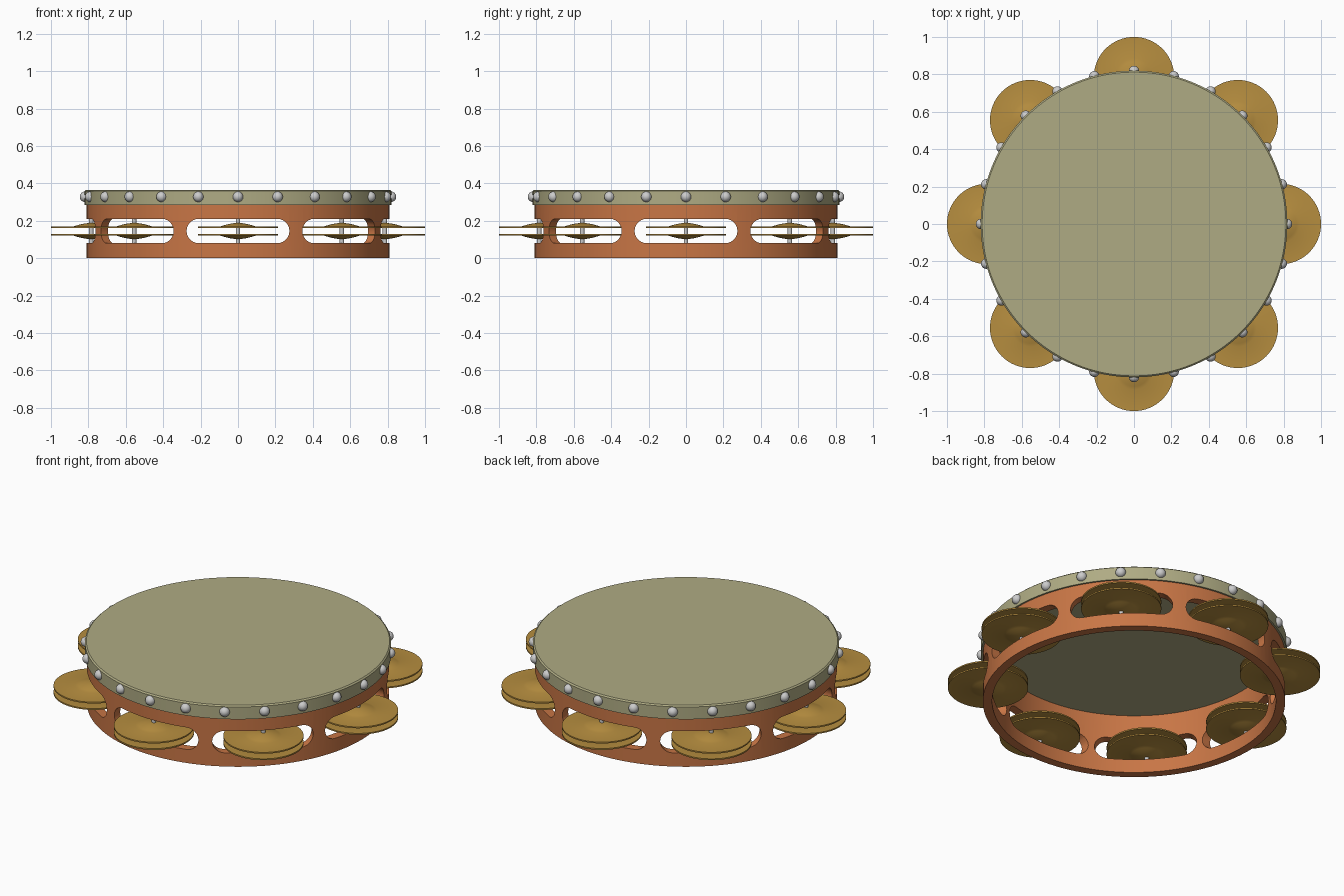
import bpy, bmesh, math
from mathutils import Matrix, Vector

if "Cube" in bpy.data.objects:
    bpy.data.objects.remove(bpy.data.objects["Cube"])


def material(name, rgb):
    m = bpy.data.materials.new(name)
    m.diffuse_color = (*rgb, 1)
    m.use_nodes = True
    m.node_tree.nodes["Principled BSDF"].inputs["Base Color"].default_value = m.diffuse_color
    return m


WOOD = material("wood", (0.58, 0.18, 0.06))
HIDE = material("hide", (0.43, 0.41, 0.23))
BRASS = material("brass", (0.47, 0.27, 0.05))


def make_object(name, bm, mat=None, smooth=True):
    bmesh.ops.recalc_face_normals(bm, faces=bm.faces[:])
    me = bpy.data.meshes.new(name)
    bm.to_mesh(me)
    bm.free()
    ob = bpy.data.objects.new(name, me)
    bpy.context.collection.objects.link(ob)
    if mat:
        me.materials.append(mat)
    if smooth:
        smooth_object(ob)
    return ob


def smooth_object(ob):
    bpy.ops.object.select_all(action='DESELECT')
    ob.select_set(True)
    bpy.context.view_layer.objects.active = ob
    bpy.ops.object.shade_smooth_by_angle(angle=math.radians(35))


def lathe(profile, steps, closed=True):
    """Spin an (r, z) profile around the z axis."""
    bm = bmesh.new()
    vs = [bm.verts.new((r, 0, z)) for r, z in profile]
    edges = [bm.edges.new(p) for p in zip(vs, vs[1:])]
    if closed:
        edges.append(bm.edges.new((vs[-1], vs[0])))
    bmesh.ops.spin(bm, geom=vs + edges, cent=(0, 0, 0), axis=(0, 0, 1),
                   angle=math.tau, steps=steps, use_duplicate=False)
    bmesh.ops.remove_doubles(bm, verts=bm.verts[:], dist=1e-5)
    return bm


def around(i, n, radius, z):
    a = math.tau * i / n
    return Vector((radius * math.cos(a), radius * math.sin(a), z))


# wooden hoop
frame = make_object("frame", lathe(
    [(0.76, 0), (0.81, 0), (0.81, 0.35), (0.76, 0.35)], 128), WOOD, False)

# rounded slots, cut through the hoop
bm = bmesh.new()
half, rad, mid = 0.275, 0.065, 0.145
outline = []
for side in (1, -1):
    for k in range(13):
        a = side * math.pi / 2 * -1 + math.pi * k / 12
        outline.append((side * (half - rad) + rad * math.cos(a), mid + rad * math.sin(a)))
for i in range(8):
    rot = Matrix.Rotation(math.tau * i / 8, 4, 'Z')
    rings = [[bm.verts.new(rot @ Vector((r, w, z))) for w, z in outline] for r in (0.7, 0.95)]
    bm.faces.new(rings[0])
    bm.faces.new(rings[1])
    n = len(outline)
    for k in range(n):
        j = (k + 1) % n
        bm.faces.new((rings[0][k], rings[0][j], rings[1][j], rings[1][k]))
cutter = make_object("slot_cutter", bm, smooth=False)
cutter.hide_render = True
mod = frame.modifiers.new("slots", 'BOOLEAN')
mod.operation = 'DIFFERENCE'
mod.solver = 'EXACT'
mod.object = cutter
bpy.context.view_layer.objects.active = frame
bpy.ops.object.modifier_apply(modifier="slots")
bpy.data.objects.remove(cutter)
smooth_object(frame)

# drum skin with its turned-down collar
make_object("skin", lathe(
    [(0, 0.365), (0.812, 0.365), (0.82, 0.358), (0.82, 0.285),
     (0.809, 0.285), (0.809, 0.35), (0, 0.35)], 128), HIDE)

# round studs on the collar
for i in range(24):
    bm = bmesh.new()
    bmesh.ops.create_uvsphere(bm, u_segments=20, v_segments=12, radius=0.028,
                              matrix=Matrix.Translation(around(i, 24, 0.818, 0.328)))
    make_object(f"stud_{i + 1}", bm)


# thin domed cymbal, dome pointing up or down
def jingle(name, loc, up):
    t = 0.004
    dome = [(0.1 * k / 6, 0.02 * math.cos(math.pi / 2 * k / 6)) for k in range(7)]
    profile = [(r, z + t) for r, z in dome] + [(0.215, t), (0.215, -t)]
    profile += [(r, z - t) for r, z in reversed(dome)]
    ob = make_object(name, lathe([(r, z * up) for r, z in profile], 64), BRASS)
    ob.location = loc


# jingle pairs on their pins
for i in range(8):
    jingle(f"upper_jingle_{i + 1}", around(i, 8, 0.785, 0.164), 1)
    jingle(f"lower_jingle_{i + 1}", around(i, 8, 0.785, 0.126), -1)
    bm = bmesh.new()
    bmesh.ops.create_cone(bm, cap_ends=True, segments=20, radius1=0.012, radius2=0.012,
                          depth=0.15, matrix=Matrix.Translation(around(i, 8, 0.785, 0.145)))
    make_object(f"jingle_pin_{i + 1}", bm)
